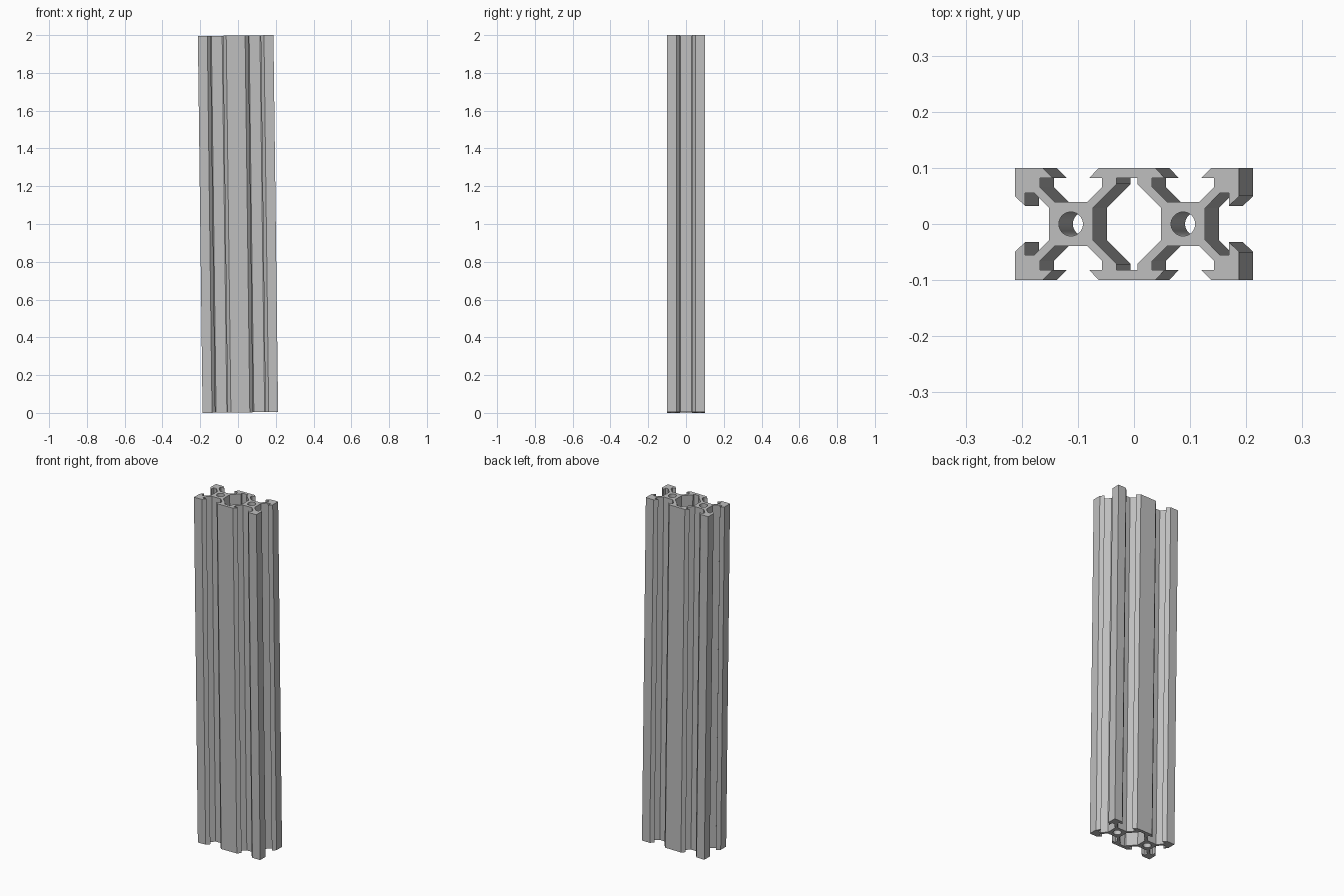
import bpy, bmesh, math

cube = bpy.data.objects.get("Cube")
if cube:
    bpy.data.objects.remove(cube, do_unlink=True)

LENGTH = 1.995
LEAN = -0.0125      # slight tilt about y
CELL = 0.1          # half the pitch between the two cores


def mirror_quadrant(q):
    """Turn a quarter outline into a closed, symmetric loop."""
    right = q + [(x, -y) for x, y in reversed(q)]
    return right + [(-x, y) for x, y in reversed(right)]


# V-slot half profile: (offset from slot centre, distance from core centre)
slot = [(0.05, 0.1), (0.0325, 0.082), (0.0555, 0.082), (0.0555, 0.066), (0.0285, 0.039)]
quarter = [(CELL - u, d) for u, d in slot]
quarter += [(CELL + u, d) for u, d in reversed(slot)]
quarter += [(2 * CELL, CELL)]
quarter += [(CELL + d, u) for u, d in slot]
outline = mirror_quadrant(quarter)

# Central cavity and the two round bores
cavity = mirror_quadrant([(0.0185, 0.082), (0.0185, 0.071), (0.061, 0.0285)])


def bore(cx, radius=0.0215, sides=32):
    turn = 2 * math.pi / sides
    return [(cx + radius * math.cos(i * turn), radius * math.sin(i * turn)) for i in range(sides)]


# Fill the section and extrude it along its length
bm = bmesh.new()
edges = []
for loop in (outline, cavity, bore(-CELL), bore(CELL)):
    verts = [bm.verts.new((x, y, -LENGTH / 2)) for x, y in loop]
    edges += [bm.edges.new((v, verts[i - 1])) for i, v in enumerate(verts)]
bmesh.ops.triangle_fill(bm, edges=edges, use_beauty=True)
result = bmesh.ops.extrude_face_region(bm, geom=bm.faces[:], use_keep_orig=True)
top = [g for g in result["geom"] if isinstance(g, bmesh.types.BMVert)]
bmesh.ops.translate(bm, verts=top, vec=(0, 0, LENGTH))
bmesh.ops.recalc_face_normals(bm, faces=bm.faces[:])

mesh = bpy.data.meshes.new("slotted_rail")
bm.to_mesh(mesh)
bm.free()
rail = bpy.data.objects.new("slotted_rail", mesh)
bpy.context.collection.objects.link(rail)
rail.location.z = 1
rail.rotation_euler.y = LEAN

# Plain aluminium grey
grey = bpy.data.materials.new("aluminium_grey")
grey.use_nodes = True
colour = (0.52, 0.52, 0.52, 1)
grey.diffuse_color = colour
grey.node_tree.nodes["Principled BSDF"].inputs["Base Color"].default_value = colour
mesh.materials.append(grey)

# Smooth bores, sharp rail edges
bpy.ops.object.select_all(action="DESELECT")
rail.select_set(True)
bpy.context.view_layer.objects.active = rail
bpy.ops.object.shade_smooth_by_angle(angle=math.radians(30))
